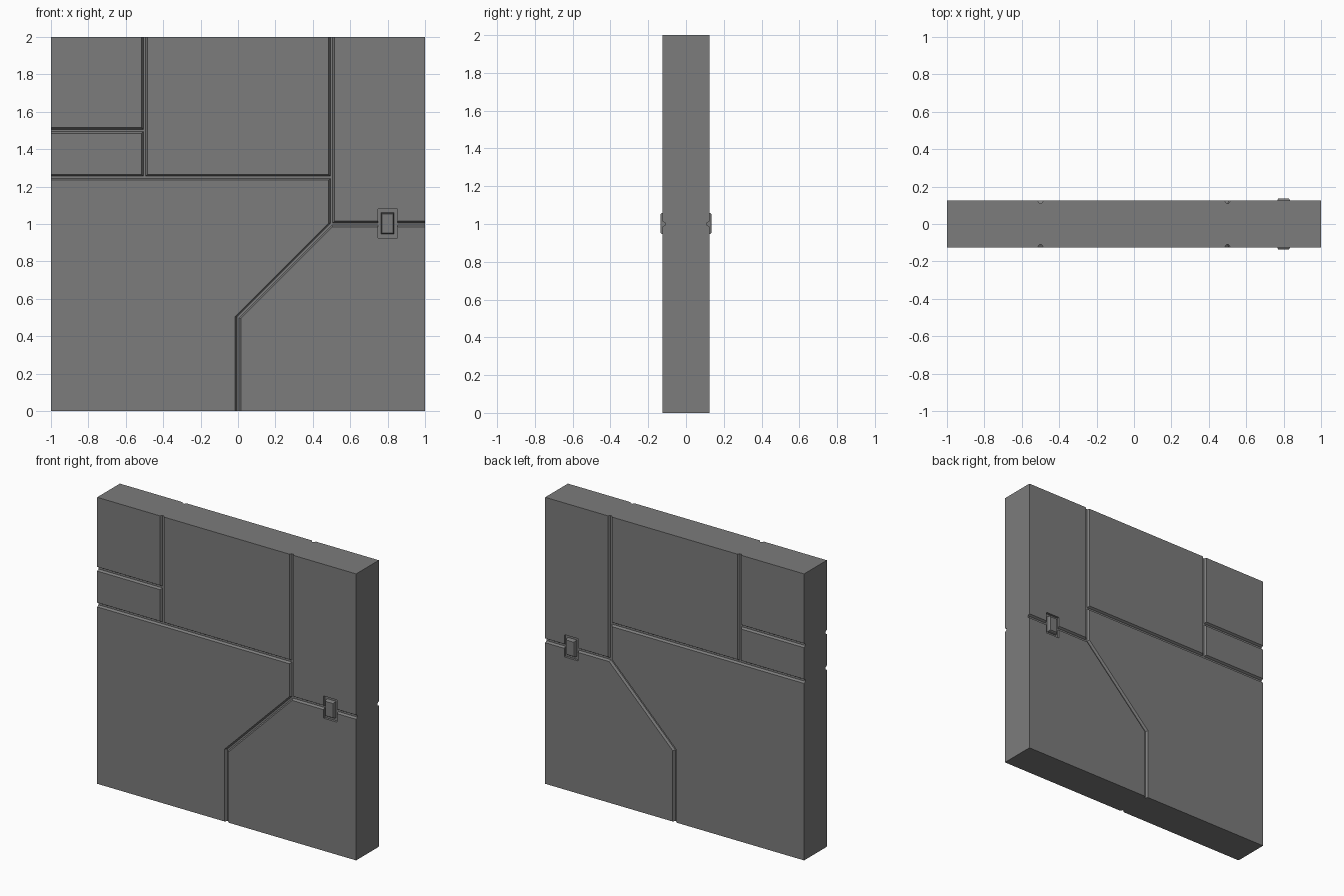
import bpy, bmesh
from mathutils import Vector

if "Cube" in bpy.data.objects:
    bpy.data.objects.remove(bpy.data.objects["Cube"])

HALF, HW, FLOOR_HW, DEPTH = 0.125, 0.015, 0.006, 0.015

# dark grey metal
dark = bpy.data.materials.new("dark_grey")
dark.diffuse_color = (0.2, 0.2, 0.2, 1)
dark.use_nodes = True
dark.node_tree.nodes["Principled BSDF"].inputs["Base Color"].default_value = dark.diffuse_color


def make_object(name, bm):
    bmesh.ops.recalc_face_normals(bm, faces=bm.faces)
    mesh = bpy.data.meshes.new(name)
    bm.to_mesh(mesh)
    bm.free()
    mesh.materials.append(dark)
    ob = bpy.data.objects.new(name, mesh)
    bpy.context.collection.objects.link(ob)
    return ob


def loft(bm, rings):
    rings = [[bm.verts.new(p) for p in r] for r in rings]
    for a, b in zip(rings, rings[1:]):
        n = len(a)
        for i in range(n):
            bm.faces.new((a[i], a[(i + 1) % n], b[(i + 1) % n], b[i]))
    bm.faces.new(rings[0])
    bm.faces.new(rings[-1])


def groove(bm, path, side):
    # tapered channel swept along a mitred path
    pts = [Vector(p) for p in path]
    out = HALF + 0.02
    wide = HW + (HW - FLOOR_HW) * 0.02 / DEPTH
    rings = []
    for i, p in enumerate(pts):
        dirs = []
        if i > 0:
            dirs.append((p - pts[i - 1]).normalized())
        if i < len(pts) - 1:
            dirs.append((pts[i + 1] - p).normalized())
        normals = [Vector((-d.y, d.x)) for d in dirs]
        m = sum(normals, Vector((0, 0))).normalized()
        m /= m.dot(normals[0])
        ring = []
        for w, y in ((-wide, out), (wide, out), (FLOOR_HW, HALF - DEPTH), (-FLOOR_HW, HALF - DEPTH)):
            q = p + m * w
            ring.append((q.x, side * y, q.y))
        rings.append(ring)
    loft(bm, rings)


def rect(w, h, y, cx=0.8, cz=1.003):
    return [(cx + a * w / 2, y, cz + b * h / 2) for a, b in ((-1, -1), (1, -1), (1, 1), (-1, 1))]


# wall slab
bm = bmesh.new()
bmesh.ops.create_cube(bm, size=1)
for v in bm.verts:
    v.co = (v.co.x * 2, v.co.y * 2 * HALF, v.co.z * 2 + 1)
wall = make_object("wall_panel", bm)

# panel seams and latch pocket, cut into both faces
paths = [
    [(0.5, 2.05), (0.5, 1), (0, 0.5), (0, -0.05)],
    [(-1.05, 1.25), (0.5, 1.25)],
    [(-0.5, 2.05), (-0.5, 1.25)],
    [(-1.05, 1.5), (-0.5, 1.5)],
    [(0.5, 1), (1.05, 1)],
]
cutters = []
for side in (-1, 1):
    for path in paths:
        bm = bmesh.new()
        groove(bm, path, side)
        cutters.append(make_object("seam_cutter", bm))
    bm = bmesh.new()
    loft(bm, [rect(0.105, 0.155, side * (HALF - DEPTH - 0.001)), rect(0.105, 0.155, side * (HALF + 0.02))])
    cutters.append(make_object("pocket_cutter", bm))

for c in cutters:
    c.hide_render = True
    mod = wall.modifiers.new("cut", 'BOOLEAN')
    mod.operation, mod.solver, mod.object = 'DIFFERENCE', 'EXACT', c
bpy.context.view_layer.objects.active = wall
wall.select_set(True)
for mod in list(wall.modifiers):
    bpy.ops.object.modifier_apply(modifier=mod.name)
for c in cutters:
    bpy.data.objects.remove(c)

# raised latch pads with tapered edges
for side, name in ((-1, "front_latch"), (1, "back_latch")):
    bm = bmesh.new()
    loft(bm, [rect(0.07, 0.115, side * 0.108), rect(0.066, 0.11, side * 0.128), rect(0.058, 0.10, side * 0.135)])
    make_object(name, bm)
